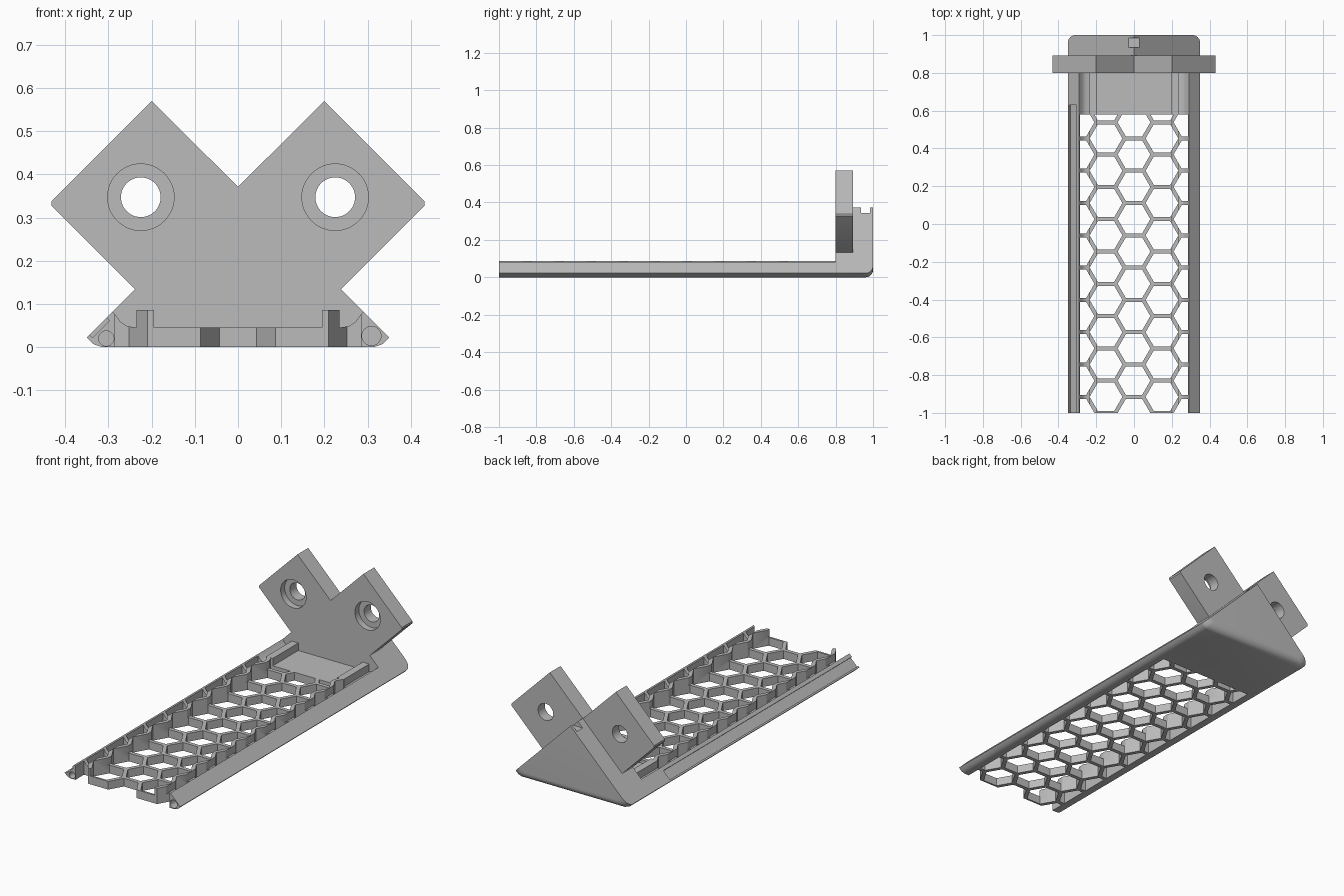
import bpy, bmesh, math
from mathutils import Vector

if "Cube" in bpy.data.objects:
    bpy.data.objects.remove(bpy.data.objects["Cube"])

grey = bpy.data.materials.new("plain_grey")
grey.diffuse_color = (0.5, 0.5, 0.5, 1)
grey.use_nodes = True
grey.node_tree.nodes["Principled BSDF"].inputs["Base Color"].default_value = grey.diffuse_color


def loft(bm, rings):
    """Skin a closed solid through matching rings of points."""
    rows = [[bm.verts.new(p) for p in ring] for ring in rings]
    n = len(rows[0])
    for a, b in zip(rows, rows[1:]):
        for i in range(n):
            j = (i + 1) % n
            bm.faces.new((a[i], a[j], b[j], b[i]))
    bm.faces.new(rows[0])
    bm.faces.new(rows[-1])


def prism_y(bm, pts, y0, y1):
    loft(bm, [[(x, y, z) for x, z in pts] for y in (y0, y1)])


def circle(cx, cz, r, n=40):
    return [(cx + r * math.cos(2 * math.pi * i / n),
             cz + r * math.sin(2 * math.pi * i / n)) for i in range(n)]


def mirrored(half):
    """Close a right-hand half outline with its mirror image."""
    return half + [(-x, z) for x, z in reversed(half) if abs(x) > 1e-6]


def finish(name, bm):
    bmesh.ops.recalc_face_normals(bm, faces=bm.faces[:])
    me = bpy.data.meshes.new(name)
    bm.to_mesh(me)
    bm.free()
    me.materials.append(grey)
    ob = bpy.data.objects.new(name, me)
    bpy.context.collection.objects.link(ob)
    return ob


def boolean(ob, other, op='DIFFERENCE'):
    mod = ob.modifiers.new("cut", 'BOOLEAN')
    mod.operation = op
    mod.solver = 'EXACT'
    mod.object = other
    bpy.context.view_layer.objects.active = ob
    bpy.ops.object.modifier_apply(modifier=mod.name)
    bpy.data.objects.remove(other)


# Tray: floor, two ribs and two sloped side rails in one extrusion
tray_half = [(0.315, 0), (0.335, 0.007), (0.35, 0.022), (0.29, 0.082),
             (0.285, 0.076), (0.272, 0.059), (0.258, 0.049), (0.235, 0.045),
             (0.235, 0.086), (0.195, 0.086), (0.195, 0.045)]
bm = bmesh.new()
prism_y(bm, mirrored(tray_half), -1, 0.8)
tray = finish("honeycomb_tray", bm)

# Honeycomb openings, trimmed at the rails and the solid rear floor
PITCH, WALL = 0.171, 0.021
COL = PITCH * math.sqrt(3) / 2
R = (PITCH - WALL) / math.sqrt(3)
flat = bmesh.new()
for c in range(-2, 3):
    top = 0.624 if c % 2 else 0.5385
    for k in range(11):
        cy = top - k * PITCH
        flat.faces.new([flat.verts.new((c * COL + R * math.cos(i * math.pi / 3),
                                        cy + R * math.sin(i * math.pi / 3), 0))
                        for i in range(6)])
for co, no in (((0.285, 0, 0), (1, 0, 0)), ((-0.285, 0, 0), (-1, 0, 0)),
               ((0, 0.58, 0), (0, 1, 0))):
    bmesh.ops.bisect_plane(flat, geom=flat.verts[:] + flat.edges[:] + flat.faces[:],
                           plane_co=Vector(co), plane_no=Vector(no), clear_outer=True)
bm = bmesh.new()
for f in flat.faces:
    loft(bm, [[(v.co.x, v.co.y, z) for v in f.verts] for z in (-0.1, 0.2)])
flat.free()
boolean(tray, finish("hex_cutter", bm))

# Rail bores, and the slot along the left rail
bm = bmesh.new()
prism_y(bm, circle(0.309, 0.026, 0.022), -1.1, 0.75)
prism_y(bm, circle(-0.305, 0.02, 0.0175), -1.1, 0.75)
prism_y(bm, [(-0.337, 0.022), (-0.298, 0.061), (-0.318, 0.081), (-0.357, 0.042)],
        -1.1, 0.63)
boolean(tray, finish("bore_cutter", bm))

# End wedge with a rounded lower back edge
rings = []
RAD = 0.04
steps = [(0.8, 0)] + [(1 - RAD + RAD * math.sin(t), RAD * (1 - math.cos(t)))
                      for t in (i * math.pi / 2 / 8 for i in range(8))]
steps.append((1.0, RAD))
for y, b in steps:
    half = [(0.315 - b, b), (0.335 - b, 0.007 + b), (0.35 - b, 0.022 + b), (0, 0.372)]
    rings.append([(x, y, z) for x, z in mirrored(half)])
bm = bmesh.new()
loft(bm, rings)
bracket = finish("end_bracket", bm)

# Two diamond mounting wings
wing_half = [(0.2, 0.11), (0.24, 0.135), (0.432, 0.327), (0.432, 0.338),
             (0.2, 0.57), (0, 0.371)]
bm = bmesh.new()
prism_y(bm, mirrored(wing_half), 0.8, 0.893)
boolean(bracket, finish("wings", bm), 'UNION')

# Screw holes with counterbores, and the small notch on the ridge
for r, y1 in ((0.077, 0.835), (0.046, 1.1)):
    bm = bmesh.new()
    for s in (-1, 1):
        prism_y(bm, circle(s * 0.225, 0.347, r, 48), 0.7, y1)
    boolean(bracket, finish("hole_cutter", bm))
bm = bmesh.new()
prism_y(bm, [(-0.03, 0.343), (0.03, 0.343), (0.03, 0.45), (-0.03, 0.45)], 0.935, 0.985)
boolean(bracket, finish("notch_cutter", bm))

# Smooth the round parts, keep hard edges
for ob in (tray, bracket):
    bpy.ops.object.select_all(action='DESELECT')
    ob.select_set(True)
    bpy.context.view_layer.objects.active = ob
    bpy.ops.object.shade_smooth_by_angle(angle=math.radians(30))
